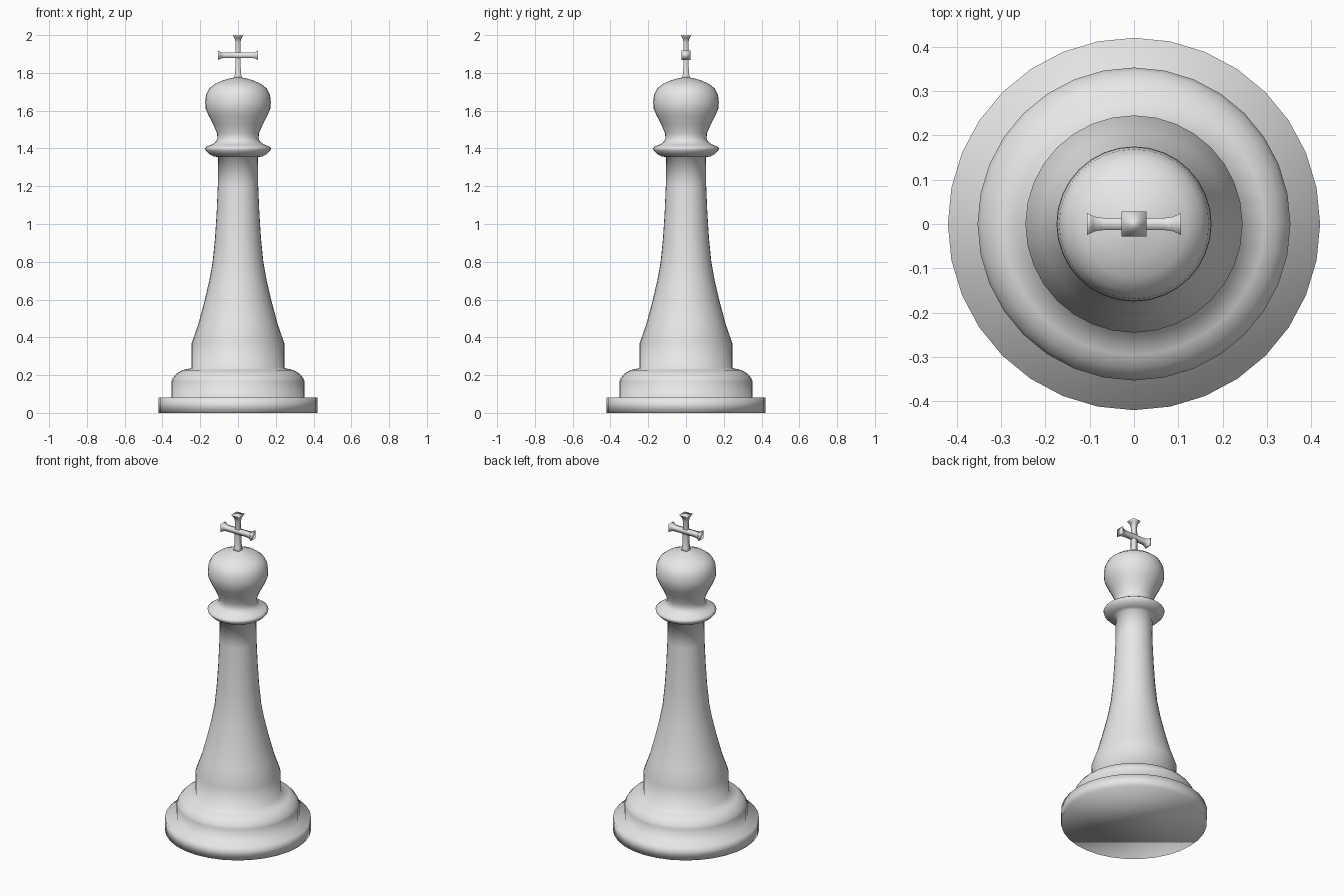
import bpy, bmesh, math
from mathutils import Matrix, Vector

cube = bpy.data.objects.get("Cube")
if cube:
    bpy.data.objects.remove(cube, do_unlink=True)

grey = bpy.data.materials.new("plain grey")
grey.use_nodes = True
colour = (0.8, 0.8, 0.8, 1)
grey.diffuse_color = colour
grey.node_tree.nodes["Principled BSDF"].inputs["Base Color"].default_value = colour


def loft(name, profile, sides, turn=0.0, matrix=Matrix()):
    """Stack rings of (radius, height), cap both ends and shade smooth."""
    bm = bmesh.new()
    rings = []
    for r, z in profile:
        angles = [turn + math.tau * i / sides for i in range(sides)]
        rings.append([bm.verts.new(matrix @ Vector((r * math.cos(a), r * math.sin(a), z)))
                      for a in angles])
    for low, high in zip(rings, rings[1:]):
        for i in range(sides):
            j = (i + 1) % sides
            bm.faces.new((low[i], low[j], high[j], high[i]))
    bm.faces.new(rings[0][::-1])
    bm.faces.new(rings[-1])
    bmesh.ops.recalc_face_normals(bm, faces=bm.faces)
    mesh = bpy.data.meshes.new(name)
    bm.to_mesh(mesh)
    bm.free()
    mesh.shade_smooth()
    mesh.materials.append(grey)
    obj = bpy.data.objects.new(name, mesh)
    bpy.context.collection.objects.link(obj)
    return obj


def square_bar(name, profile, matrix=Matrix()):
    """Square bar whose profile gives half widths."""
    return loft(name, [(h * math.sqrt(2), z) for h, z in profile], 4, math.pi / 4, matrix)


# Turned body: plinth, rounded step, tapering column, collar and head
body = [
    (0.42, 0), (0.42, 0.082), (0.353, 0.082), (0.353, 0.165), (0.345, 0.185),
    (0.325, 0.209), (0.295, 0.226), (0.245, 0.238), (0.245, 0.37),
    (0.21, 0.47), (0.178, 0.59), (0.152, 0.7), (0.134, 0.8), (0.122, 0.92),
    (0.113, 1.06), (0.107, 1.2), (0.105, 1.354),
    (0.13, 1.358), (0.155, 1.372), (0.172, 1.39), (0.175, 1.402),
    (0.16, 1.413), (0.135, 1.422), (0.116, 1.437), (0.109, 1.455), (0.111, 1.48),
    (0.13, 1.525), (0.155, 1.573), (0.171, 1.61), (0.174, 1.645), (0.169, 1.685),
    (0.152, 1.718), (0.122, 1.742), (0.08, 1.76), (0.04, 1.772), (0.018, 1.776),
]
loft("king_body", body, 32)

# Cross: upright with flared top, and crossbar flared at both ends
square_bar("cross_upright", [(0.021, 1.765), (0.017, 1.79), (0.014, 1.83), (0.013, 1.96),
                             (0.016, 1.978), (0.022, 1.99), (0.028, 2.0)])
half_bar = [(0.014, 0), (0.014, 0.07), (0.016, 0.086), (0.02, 0.096), (0.025, 0.106)]
bar = [(h, -z) for h, z in half_bar[:0:-1]] + half_bar
square_bar("cross_bar", bar, Matrix.Translation((0, 0, 1.893)) @ Matrix.Rotation(math.pi / 2, 4, "Y"))
